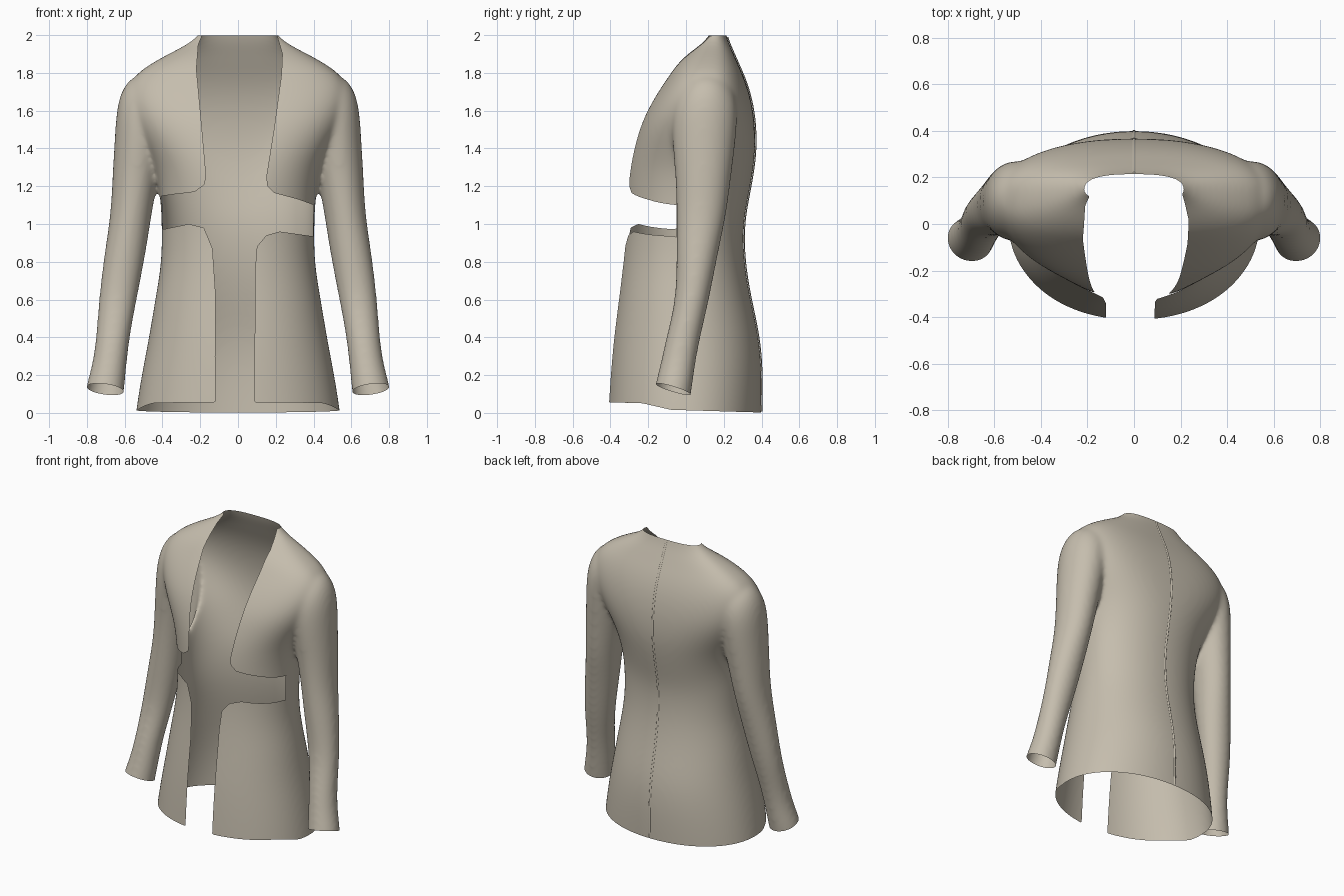
import bpy, bmesh, math
from mathutils import Vector
from mathutils.bvhtree import BVHTree

cube = bpy.data.objects.get("Cube")
if cube:
    bpy.data.objects.remove(cube, do_unlink=True)

# Cloth colour
cloth = bpy.data.materials.new("beige cloth")
cloth.use_nodes = True
COLOUR = (0.56, 0.51, 0.42, 1)
cloth.diffuse_color = COLOUR
bsdf = next(n for n in cloth.node_tree.nodes if n.type == 'BSDF_PRINCIPLED')
bsdf.inputs["Base Color"].default_value = COLOUR
bsdf.inputs["Roughness"].default_value = 0.8


def make_object(name, bm):
    mesh = bpy.data.meshes.new(name)
    bm.to_mesh(mesh)
    bm.free()
    mesh.materials.append(cloth)
    obj = bpy.data.objects.new(name, mesh)
    bpy.context.scene.collection.objects.link(obj)
    return obj


def clamp(t):
    return min(1, max(0, t))


def bulge(t, power):
    """Superellipse coordinate from a sine or cosine."""
    return math.copysign(abs(t) ** (2 / power), t)


def loft(bm, rings):
    """Closed solid from rings of (z, centre x, half width, front y, side y, back y, power)."""
    sides, rows = 40, []
    for z, cx, w, front, side, back, power in rings:
        row = []
        for i in range(sides):
            a = 2 * math.pi * i / sides
            s = bulge(math.sin(a), power)
            depth = back - side if s > 0 else side - front
            row.append(bm.verts.new((cx + w * bulge(math.cos(a), power), side + depth * s, z)))
        rows.append(row)
    for low, high in zip(rows, rows[1:]):
        for i in range(sides):
            j = (i + 1) % sides
            bm.faces.new((low[i], low[j], high[j], high[i]))
    bm.faces.new(rows[0][::-1])
    bm.faces.new(rows[-1])


# Torso rings: z, half width, front y, side y, back y
TORSO = [
    (-.3, .57, -.43, 0, .39), (-.05, .552, -.42, 0, .397), (.2, .512, -.405, 0, .404),
    (.4, .472, -.388, 0, .389), (.6, .44, -.362, 0, .342), (.8, .404, -.338, .01, .307),
    (1, .405, -.322, .02, .302), (1.15, .412, -.328, .03, .332), (1.3, .44, -.312, .05, .36),
    (1.42, .5, -.282, .07, .37), (1.55, .565, -.24, .09, .365), (1.68, .597, -.168, .1, .342),
    (1.78, .56, -.1, .11, .307), (1.845, .47, -.058, .12, .277), (1.9, .37, -.005, .13, .253),
    (1.95, .27, .06, .14, .23), (2, .21, .11, .145, .212), (2.06, .18, .13, .15, .2),
]
# Sleeve rings: z, centre x, half width, centre y, half depth
SLEEVE = [
    (-.25, .735, .105, -.12, .1), (0, .72, .105, -.09, .1), (.13, .705, .103, -.068, .1),
    (.25, .681, .091, -.045, .092), (.4, .662, .088, -.015, .09), (.6, .637, .101, .035, .088),
    (.85, .597, .11, .06, .11), (1.05, .566, .108, .083, .132), (1.25, .543, .122, .092, .147),
    (1.45, .517, .136, .095, .17), (1.6, .502, .142, .1, .175), (1.7, .48, .14, .105, .15),
    (1.76, .46, .12, .11, .11), (1.79, .44, .09, .11, .08),
]
bm = bmesh.new()
loft(bm, [(z, 0, w, f, s, b, 2.1 + .5 * clamp((z - 1.2) / .35)) for z, w, f, s, b in TORSO])
for sign in (-1, 1):
    loft(bm, [(z, sign * x, w, y - d, y, y + d, 2) for z, x, w, y, d in SLEEVE])
bmesh.ops.recalc_face_normals(bm, faces=bm.faces[:])
jacket = make_object("jacket", bm)

# Blend torso and sleeves into one soft skin
sub = jacket.modifiers.new("round", 'SUBSURF')
sub.levels = 2
remesh = jacket.modifiers.new("merge", 'REMESH')
remesh.mode = 'VOXEL'
remesh.voxel_size = 0.012
soften = jacket.modifiers.new("soften", 'SMOOTH')
soften.factor = 0.5
soften.iterations = 22
skin = bpy.data.meshes.new_from_object(jacket.evaluated_get(bpy.context.evaluated_depsgraph_get()))
jacket.modifiers.clear()

# Outline of the front opening with the waist notches (x, z)
OPENING = [
    (.085, -.5), (.09, .75), (.1, .88), (.15, .94), (.22, .96), (.43, .93),
    (.43, 1.09), (.32, 1.13), (.19, 1.165), (.155, 1.2), (.15, 1.25), (.19, 1.5),
    (.23, 1.79), (.235, 1.9), (.2, 2.02), (.2, 2.3),
    (-.18, 2.3), (-.18, 2.02), (-.21, 1.95), (-.22, 1.82), (-.195, 1.55), (-.17, 1.27),
    (-.175, 1.21), (-.23, 1.17), (-.43, 1.145), (-.43, .965), (-.26, 1), (-.18, .98),
    (-.135, .87), (-.12, .65), (-.12, -.5),
]
SEGMENTS = list(zip(OPENING, OPENING[1:] + OPENING[:1]))


def inside_opening(x, z):
    """Distance to the outline, positive inside."""
    best, inside = 9, False
    for (ax, az), (bx, bz) in SEGMENTS:
        dx, dz = bx - ax, bz - az
        t = clamp(((x - ax) * dx + (z - az) * dz) / (dx * dx + dz * dz))
        best = min(best, math.hypot(x - ax - t * dx, z - az - t * dz))
        if (az > z) != (bz > z) and x < ax + (z - az) / dz * dx:
            inside = not inside
    return best if inside else -best


def keep(co):
    """Positive where cloth stays, zero along its edges."""
    x, y, z = co
    if abs(x) > .58:
        hem = z - (.125 - .31 * (y + .068) + .15 * (abs(x) - .7))
    else:
        hem = z - (.014 - .03 * y + .03 * clamp((-.08 - y) / .15))
    neck = .225 - .04 * clamp(abs(x) / .2) ** 4
    reach = -.05 + neck * clamp((z - 1.25) / .4)
    removed = reach - y
    if removed > 0:
        removed = min(removed, inside_opening(x, z))
    return min(hem, 1.997 - z, -removed)


# Trim neck, opening, hem and cuffs along clean edges
bm = bmesh.new()
bm.from_mesh(skin)
bpy.data.meshes.remove(skin)
bmesh.ops.triangulate(bm, faces=bm.faces[:])
value = {v: keep(v.co) or 1e-6 for v in bm.verts}
for edge in bm.edges[:]:
    a, b = edge.verts
    fa, fb = value[a], value[b]
    if fa * fb < 0:
        new_vert = bmesh.utils.edge_split(edge, a, fa / (fa - fb))[1]
        value[new_vert] = 0
for face in bm.faces[:]:
    ends = [v for v in face.verts if value[v] == 0]
    if len(ends) == 2:
        bmesh.utils.face_split(face, ends[0], ends[1])
scrap = [f for f in bm.faces if min(value[v] for v in f.verts) < 0]
bmesh.ops.delete(bm, geom=scrap, context='FACES')
bmesh.ops.remove_doubles(bm, verts=bm.verts[:], dist=0.001)
bmesh.ops.triangulate(bm, faces=bm.faces[:])
for face in bm.faces:
    face.smooth = True
surface = BVHTree.FromBMesh(bm)
bm.to_mesh(jacket.data)
bm.free()

# Raised seam down the centre back
bm = bmesh.new()
previous = None
ROWS = 60
for i in range(ROWS + 1):
    z = .008 + 1.982 * i / ROWS
    hit = surface.ray_cast(Vector((0.001, 1, z)), Vector((0, -1, 0)))[0]
    if hit is None:
        continue
    row = [bm.verts.new((x, hit.y + lift, z)) for x, lift in ((-.007, .001), (0, .007), (.007, .001))]
    if previous:
        for j in range(2):
            bm.faces.new((previous[j + 1], previous[j], row[j], row[j + 1]))
    previous = row
for face in bm.faces:
    face.smooth = True
make_object("back_seam", bm)
